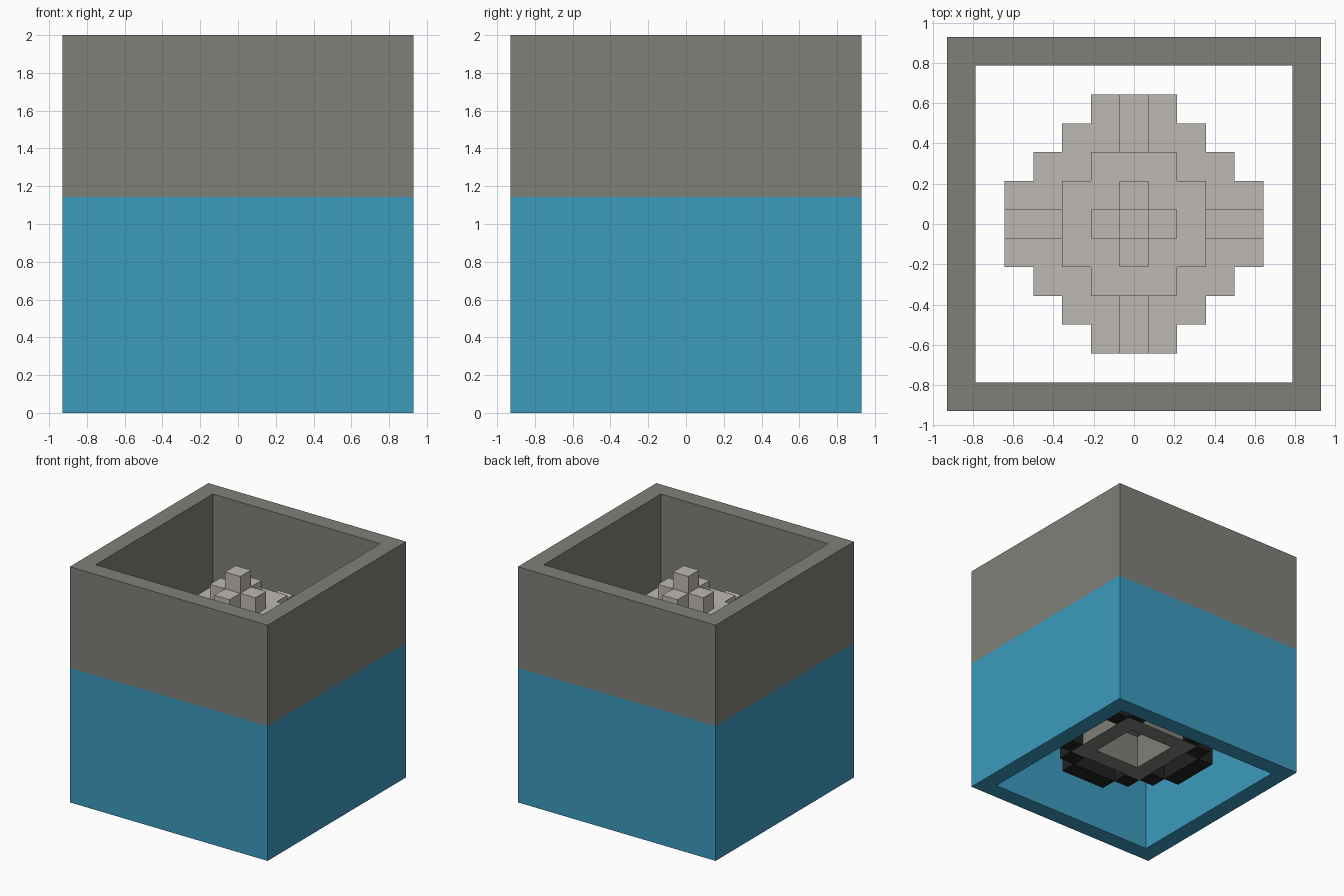
import bpy, bmesh
from mathutils import Vector

cube = bpy.data.objects.get("Cube")
if cube:
    bpy.data.objects.remove(cube, do_unlink=True)

U = 1 / 7  # edge of one block


def material(name, rgb):
    m = bpy.data.materials.new(name)
    m.use_nodes = True
    m.diffuse_color = (*rgb, 1)
    m.node_tree.nodes["Principled BSDF"].inputs["Base Color"].default_value = (*rgb, 1)
    return m


BLUE = material("water blue", (0.045, 0.328, 0.515))
GREY = material("stone grey", (0.216, 0.216, 0.195))
PALE = material("pale stone", (0.515, 0.479, 0.456))
BLACK = material("soot black", (0.016, 0.016, 0.016))

SIDES = [Vector(s) for s in ((1, 0, 0), (-1, 0, 0), (0, 1, 0), (0, -1, 0), (0, 0, 1), (0, 0, -1))]


def block_part(name, filled, mats, pick=lambda k: 0):
    """Outer skin of every block for which filled(|i|, |j|, k) is true."""
    bm = bmesh.new()
    solid = lambda c: 0 <= c.z < 14 and filled(abs(round(c.x)), abs(round(c.y)), round(c.z))
    for i in range(-6, 7):
        for j in range(-6, 7):
            for k in range(14):
                c = Vector((i, j, k))
                if not solid(c):
                    continue
                for n in SIDES:
                    if solid(c + n):
                        continue
                    a = Vector((n.y, n.z, n.x)) / 2
                    b = n.cross(a)
                    mid = c + n / 2 + Vector((0, 0, 0.5))
                    corners = (mid + a + b, mid - a + b, mid - a - b, mid + a - b)
                    face = bm.faces.new([bm.verts.new(p * U) for p in corners])
                    face.material_index = pick(k)
    bmesh.ops.remove_doubles(bm, verts=bm.verts, dist=0.001)
    bmesh.ops.dissolve_limit(bm, angle_limit=0.01, verts=bm.verts, edges=bm.edges,
                             delimit={'MATERIAL'})
    mesh = bpy.data.meshes.new(name)
    bm.to_mesh(mesh)
    bm.free()
    for m in mats:
        mesh.materials.append(m)
    ob = bpy.data.objects.new(name, mesh)
    bpy.context.collection.objects.link(ob)
    return ob


def disc(i, j):
    return max(i, j) <= 4 and i + j <= 5


def dome_height(i, j):
    # stepped peak: tip, cross, plateau, four ridges, shoulder
    if i + j == 0:
        return 13
    if i + j == 1:
        return 12
    if max(i, j) <= 2 and i + j < 4:
        return 11
    return 10 if min(i, j) == 0 else 9


# Open square tube, blue below and grey above
block_part("outer_wall", lambda i, j, k: max(i, j) == 6, [BLUE, GREY],
           lambda k: 0 if k < 8 else 1)

# Stepped dome floating inside the tube
block_part("dome", lambda i, j, k: disc(i, j) and 4 <= k < dome_height(i, j), [PALE])

# Dark round rim under the dome
block_part("lower_rim", lambda i, j, k: disc(i, j) and 2 <= k < 4
           and (max(i, j) == 4 or i + j == 5), [BLACK])

# Square base with a hollow underside; its top is buried in the dome
block_part("hollow_base", lambda i, j, k: max(i, j) <= 2 and 2 <= k < 5
           and (k == 4 or max(i, j) == 2), [GREY])
